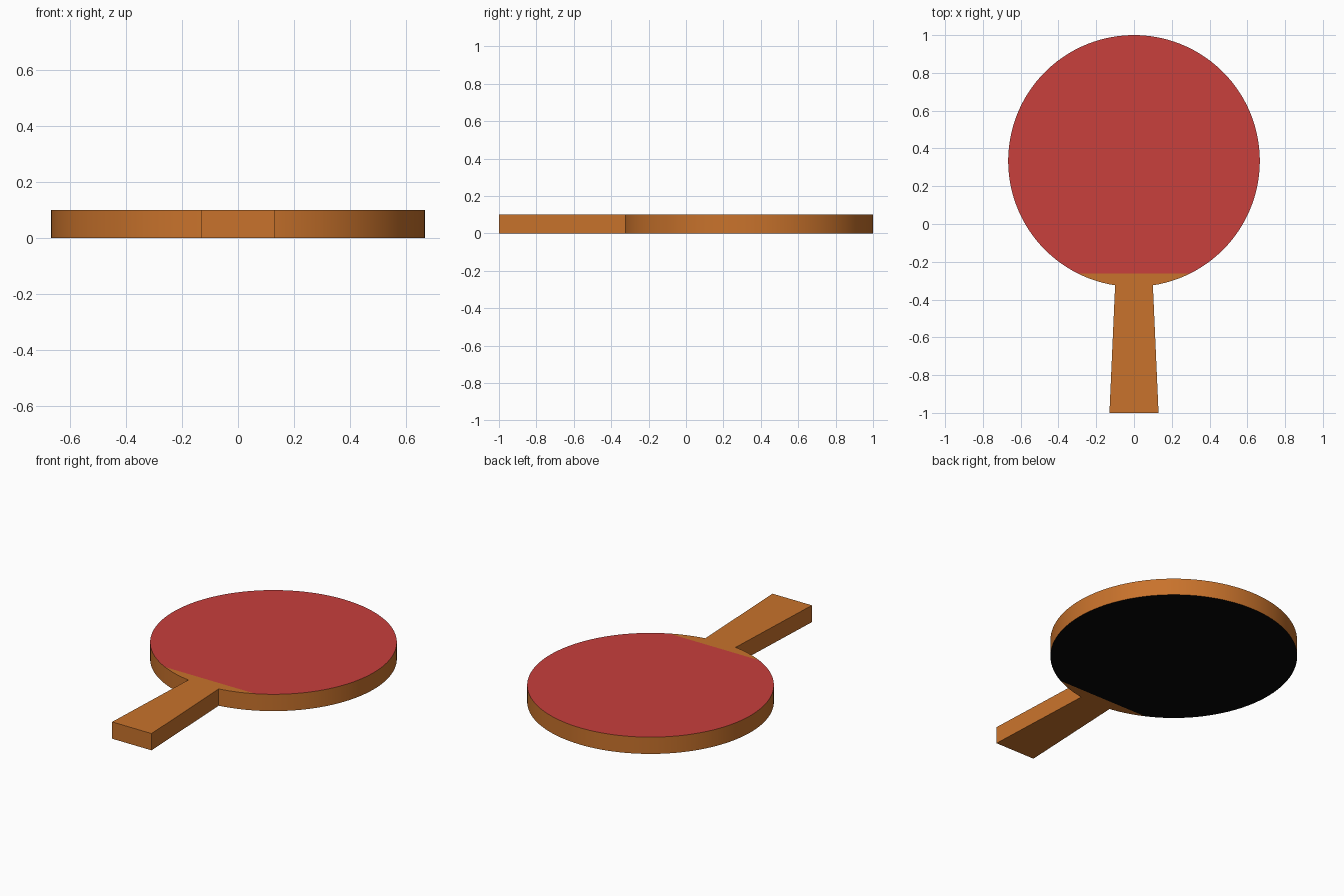
import bpy, bmesh, math

if "Cube" in bpy.data.objects:
    bpy.data.objects.remove(bpy.data.objects["Cube"])

R, CY, T = 0.666, 0.334, 0.10      # blade radius, blade centre y, thickness
NECK, BUTT = 0.10, 0.13            # handle half widths
RUBBER_Y = -0.262                  # straight lower edge of the rubber
SEG = 128


def material(name, rgb):
    m = bpy.data.materials.new(name)
    m.diffuse_color = (*rgb, 1)
    m.use_nodes = True
    m.node_tree.nodes["Principled BSDF"].inputs["Base Color"].default_value = m.diffuse_color
    return m


# Outline: blade arc running from neck to neck, then the flared handle
gap = math.asin(NECK / R)
start, sweep = -math.pi / 2 + gap, 2 * math.pi - 2 * gap
outline = [(R * math.cos(start + sweep * i / SEG),
            CY + R * math.sin(start + sweep * i / SEG)) for i in range(SEG + 1)]
outline += [(-BUTT, -1.0), (BUTT, -1.0)]

# Solid body
bm = bmesh.new()
base = bm.faces.new([bm.verts.new((x, y, 0)) for x, y in outline])
top = bmesh.ops.extrude_face_region(bm, geom=[base], use_keep_orig=True)["geom"]
bmesh.ops.translate(bm, vec=(0, 0, T),
                    verts=[v for v in top if isinstance(v, bmesh.types.BMVert)])
bmesh.ops.recalc_face_normals(bm, faces=bm.faces)

# Split the faces along the rubber edge
bmesh.ops.bisect_plane(bm, geom=bm.verts[:] + bm.edges[:] + bm.faces[:],
                       plane_co=(0, RUBBER_Y, 0), plane_no=(0, 1, 0))
bm.normal_update()

# Red rubber on top, black rubber underneath, wood elsewhere
for f in bm.faces:
    if abs(f.normal.z) > 0.9 and f.calc_center_median().y > RUBBER_Y + 0.01:
        f.material_index = 1 if f.normal.z > 0 else 2

mesh = bpy.data.meshes.new("table_tennis_paddle")
bm.to_mesh(mesh)
bm.free()
for name, rgb in (("wood", (0.58, 0.17, 0.025)),
                  ("red_rubber", (0.58, 0.05, 0.045)),
                  ("black_rubber", (0.002, 0.002, 0.002))):
    mesh.materials.append(material(name, rgb))

paddle = bpy.data.objects.new("table_tennis_paddle", mesh)
bpy.context.collection.objects.link(paddle)
bpy.context.view_layer.objects.active = paddle
paddle.select_set(True)
bpy.ops.object.shade_smooth_by_angle(angle=math.radians(30))
